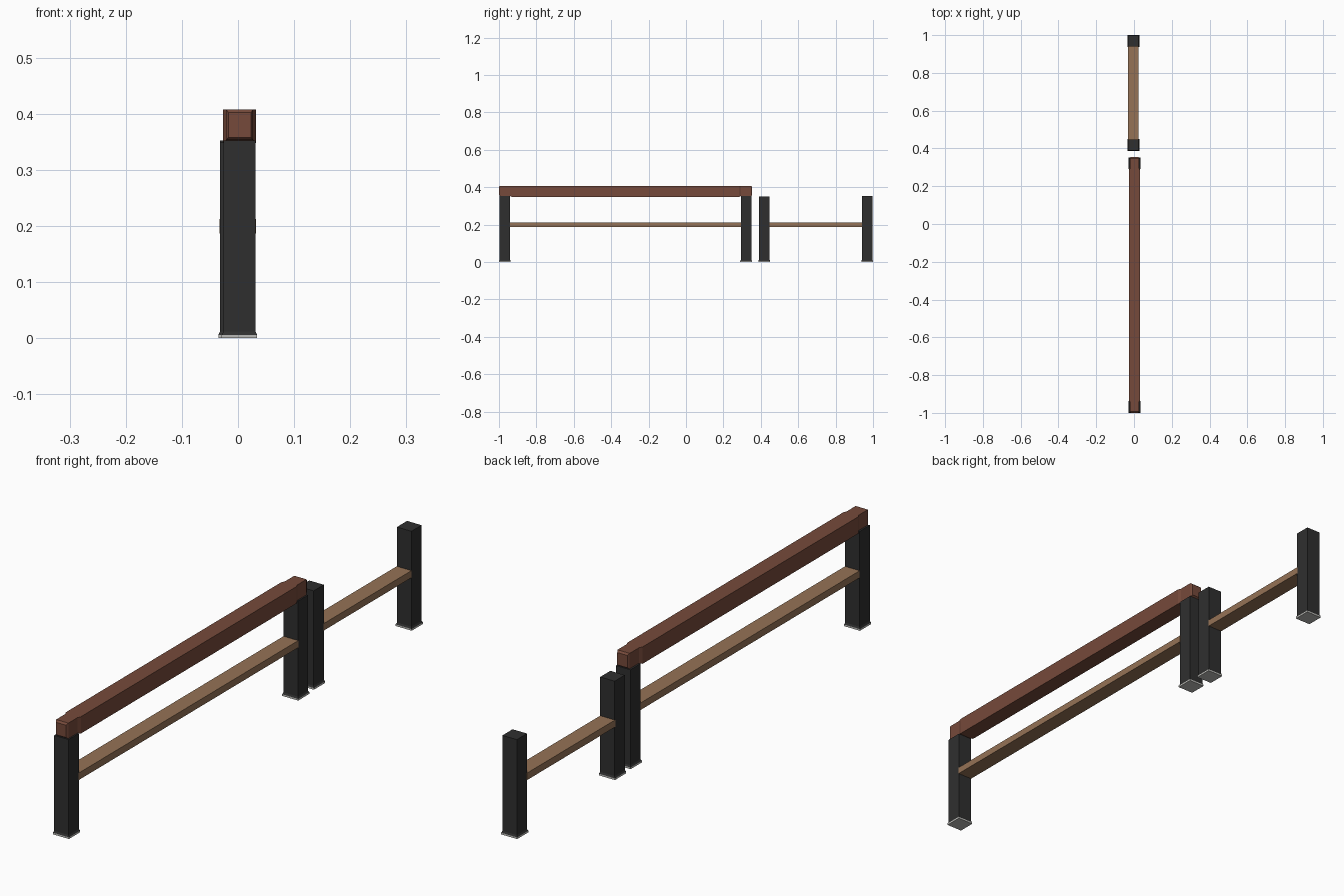
import bpy, bmesh

if "Cube" in bpy.data.objects:
    bpy.data.objects.remove(bpy.data.objects["Cube"])


def material(name, rgb):
    m = bpy.data.materials.new(name)
    m.diffuse_color = (*rgb, 1)
    m.use_nodes = True
    m.node_tree.nodes["Principled BSDF"].inputs["Base Color"].default_value = m.diffuse_color
    return m


BLACK = material("charcoal_metal", (0.028, 0.028, 0.028))
RED = material("red_brown_wood", (0.18, 0.068, 0.043))
TAN = material("tan_wood", (0.30, 0.17, 0.092))
GREY = material("grey_foot", (0.5, 0.5, 0.48))


def loft(name, sections, axis, mat):
    """Skin rectangles (a0, a1, b0, b1, position) along the y or z axis."""
    bm = bmesh.new()
    rings = []
    for a0, a1, b0, b1, p in sections:
        corners = [(a0, b0), (a1, b0), (a1, b1), (a0, b1)]
        rings.append([bm.verts.new((a, p, b) if axis == "y" else (a, b, p))
                      for a, b in corners])
    for r, s in zip(rings, rings[1:]):
        for i in range(4):
            j = (i + 1) % 4
            bm.faces.new((r[i], r[j], s[j], s[i]))
    bm.faces.new(rings[0][::-1])
    bm.faces.new(rings[-1])
    bmesh.ops.recalc_face_normals(bm, faces=bm.faces)
    me = bpy.data.meshes.new(name)
    bm.to_mesh(me)
    bm.free()
    me.materials.append(mat)
    ob = bpy.data.objects.new(name, me)
    bpy.context.collection.objects.link(ob)
    return ob


def post(name, x0, x1, y0, y1, top):
    f = 0.003
    # flared post and its thin foot plate
    loft(name, [(x0 - f, x1 + f, y0 - f, y1 + f, 0.006),
                (x0, x1, y0, y1, 0.012),
                (x0, x1, y0, y1, top)], "z", BLACK)
    loft(name + "_foot", [(x0 - f, x1 + f, y0 - f, y1 + f, 0.0),
                          (x0 - f, x1 + f, y0 - f, y1 + f, 0.006)], "z", GREY)


# Posts: tall section in front, open section behind
post("front_post", -0.026, 0.031, -0.997, -0.940, 0.352)
post("middle_post", -0.026, 0.031, 0.293, 0.350, 0.352)
post("gate_post", -0.032, 0.025, 0.390, 0.447, 0.350)
post("back_post", -0.032, 0.025, 0.940, 0.997, 0.352)

# Lower rails
loft("long_rail", [(-0.026, 0.032, 0.187, 0.212, -0.942),
                   (-0.026, 0.032, 0.187, 0.212, 0.295)], "y", TAN)
loft("short_rail", [(-0.033, 0.025, 0.187, 0.212, 0.445),
                    (-0.033, 0.025, 0.187, 0.212, 0.942)], "y", TAN)

# Top beam, narrowed and bevelled where it sits on the posts
loft("top_beam", [(-0.017, 0.023, 0.358, 0.402, -1.0),
                  (-0.021, 0.027, 0.353, 0.408, -0.993),
                  (-0.021, 0.027, 0.353, 0.408, -0.942),
                  (-0.027, 0.032, 0.348, 0.408, -0.930),
                  (-0.027, 0.032, 0.348, 0.408, 0.283),
                  (-0.021, 0.027, 0.353, 0.408, 0.295),
                  (-0.021, 0.027, 0.353, 0.408, 0.347),
                  (-0.017, 0.023, 0.358, 0.402, 0.354)], "y", RED)
